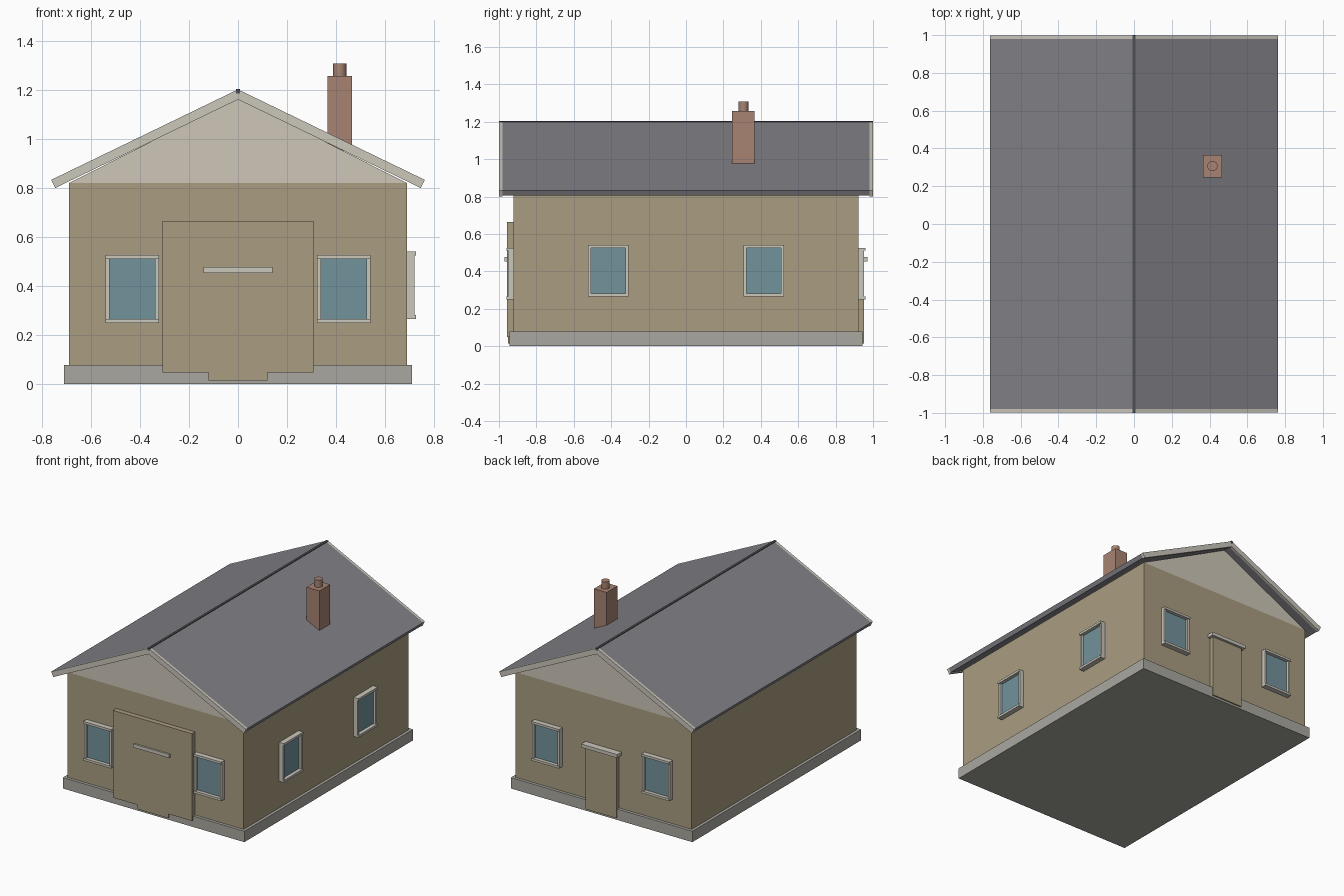
import bpy, bmesh
from math import pi
from mathutils import Matrix, Vector

if "Cube" in bpy.data.objects:
    bpy.data.objects.remove(bpy.data.objects["Cube"])


def material(name, rgb):
    m = bpy.data.materials.new(name)
    m.diffuse_color = (*rgb, 1)
    m.use_nodes = True
    m.node_tree.nodes["Principled BSDF"].inputs["Base Color"].default_value = m.diffuse_color
    return m


WALL = material("wall_tan", (0.40, 0.34, 0.22))
TRIM = material("trim_cream", (0.60, 0.57, 0.50))
GABLE = material("gable_cream", (0.62, 0.57, 0.48))
STONE = material("stone_grey", (0.40, 0.39, 0.35))
GLASS = material("glass_blue", (0.17, 0.29, 0.33))
SLATE = material("slate_grey", (0.22, 0.22, 0.24))
DARK = material("ridge_dark", (0.08, 0.08, 0.09))
BRICK = material("brick", (0.39, 0.23, 0.17))


def finish(name, bm, mat):
    bmesh.ops.recalc_face_normals(bm, faces=bm.faces)
    me = bpy.data.meshes.new(name)
    bm.to_mesh(me)
    bm.free()
    me.materials.append(mat)
    ob = bpy.data.objects.new(name, me)
    bpy.context.collection.objects.link(ob)
    return ob


def boxes(name, spans, mat, xf=Matrix()):
    """One object from boxes given as (x0, x1, y0, y1, z0, z1)."""
    bm = bmesh.new()
    for x0, x1, y0, y1, z0, z1 in spans:
        centre = Vector(((x0 + x1) / 2, (y0 + y1) / 2, (z0 + z1) / 2))
        m = xf @ Matrix.Translation(centre) @ Matrix.Diagonal((x1 - x0, y1 - y0, z1 - z0, 1))
        bmesh.ops.create_cube(bm, size=1, matrix=m)
    return finish(name, bm, mat)


def prism(name, profile, y0, y1, mat):
    """Extrude an x-z profile along y."""
    bm = bmesh.new()
    face = bm.faces.new([bm.verts.new((x, y0, z)) for x, z in profile])
    ext = bmesh.ops.extrude_face_region(bm, geom=[face])
    verts = [v for v in ext["geom"] if isinstance(v, bmesh.types.BMVert)]
    bmesh.ops.translate(bm, verts=verts, vec=(0, y1 - y0, 0))
    return finish(name, bm, mat)


# Plinth, walls and gable
WX, WY = 0.69, 0.922
boxes("plinth", [(-0.71, 0.71, -0.943, 0.943, 0, 0.077)], STONE)
boxes("walls", [(-WX, WX, -WY, WY, 0.05, 0.82)], WALL)
prism("gable", [(-WX, 0.82), (WX, 0.82), (0, 1.167)], -WY, WY, GABLE)

# Roof slopes, barge boards at both ends, ridge
RIDGE, EAVE_X, EAVE_Z = 1.202, 0.762, 0.833
along = Vector((EAVE_X, EAVE_Z - RIDGE)).normalized()


def slope_profile(side, thick):
    tip = Vector((EAVE_X, EAVE_Z))
    low = tip + Vector((along.y, -along.x)) * thick
    pts = [(0, RIDGE), tip, low, (0, RIDGE - thick / along.x)]
    return [(side * p[0], p[1]) for p in pts]


for side, label in ((-1, "left"), (1, "right")):
    prism(f"roof_{label}", slope_profile(side, 0.031), -0.98, 0.98, SLATE)
    for end, where in ((-1, "front"), (1, "back")):
        prism(f"barge_board_{where}_{label}", slope_profile(side, 0.037),
              end * 0.98, end * 0.999, TRIM)
boxes("ridge", [(-0.008, 0.008, -1, 1, 1.186, 1.203)], DARK)

# Chimney stack and pot
boxes("chimney", [(0.365, 0.465, 0.245, 0.365, 0.95, 1.257)], BRICK)
bm = bmesh.new()
bmesh.ops.create_cone(bm, cap_ends=True, segments=24, radius1=0.027, radius2=0.027, depth=0.06,
                      matrix=Matrix.Translation((0.415, 0.307, 1.278)))
pot = finish("chimney_pot", bm, BRICK)
bpy.context.view_layer.objects.active = pot
pot.select_set(True)
bpy.ops.object.shade_smooth_by_angle()


def on_wall(angle, dist, u, z):
    """Local frame: x along the wall, -y outwards, z up."""
    return Matrix.Rotation(angle, 4, 'Z') @ Matrix.Translation((u, -dist, z))


# Windows: frame with projecting head and sill, and a glass pane
def window(name, xf):
    w, h, t = 0.109, 0.138, 0.016
    boxes(name + "_frame", [
        (-w, w, -0.037, 0, h - t, h),
        (-w, w, -0.037, 0, -h, -h + t),
        (-w, -w + t, -0.029, 0, -h + t, h - t),
        (w - t, w, -0.029, 0, -h + t, h - t)], TRIM, xf)
    boxes(name + "_glass", [(-w + t, w - t, -0.012, 0, -h + t, h - t)], GLASS, xf)


for i, s in enumerate((-1, 1), 1):
    window(f"front_window_{i}", on_wall(0, WY, s * 0.431, 0.388))
    window(f"back_window_{i}", on_wall(pi, WY, s * 0.431, 0.388))
    window(f"side_window_{i}", on_wall(pi / 2, WX, s * 0.416, 0.403))

# Doors with lintels, and the large front door panel
for angle, label in ((0, "front"), (pi, "back")):
    xf = on_wall(angle, WY, 0, 0)
    boxes(f"{label}_door", [(-0.121, 0.121, -0.03, 0, 0.015, 0.453)], WALL, xf)
    boxes(f"{label}_door_lintel", [(-0.141, 0.141, -0.048, 0, 0.453, 0.477)], TRIM, xf)
boxes("large_front_door", [(-0.309, 0.309, -0.957, -WY, 0.048, 0.665)], WALL)
